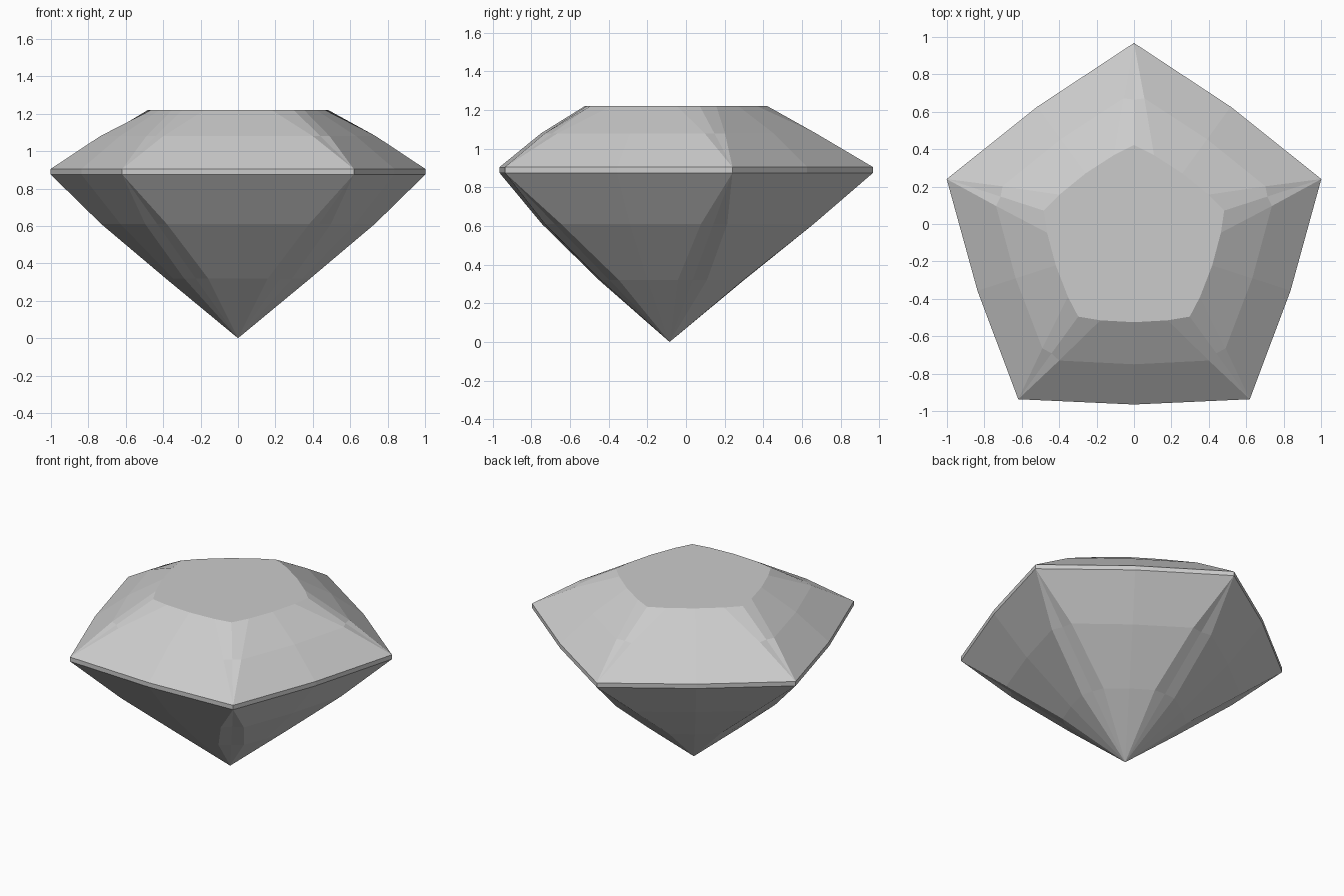
import bpy, bmesh, math
from mathutils import Vector

if "Cube" in bpy.data.objects:
    bpy.data.objects.remove(bpy.data.objects["Cube"])

SIDES = 5
CENTRE_Y = -0.085
GIRDLE_R = 1.053

grey = bpy.data.materials.new("gem grey")
grey.use_nodes = True
grey.diffuse_color = (0.6, 0.6, 0.6, 1)
grey.node_tree.nodes["Principled BSDF"].inputs["Base Color"].default_value = (0.6, 0.6, 0.6, 1)


def ring(z, corner, inset, mid):
    """Five-sided ring: corner radius, inset facet point (outward, sideways), side middle radius."""
    points = []
    half = math.pi / SIDES
    for i in range(SIDES):
        a = math.pi / 2 + 2 * half * i + half
        out = Vector((math.cos(a), math.sin(a), 0))
        side = Vector((-out.y, out.x, 0))
        base = Vector((0, CENTRE_Y, z))
        for r, s in ((corner * math.cos(half), -corner * math.sin(half)),
                     (inset[0], -inset[1]), (mid, 0), inset):
            points.append(base + out * r + side * s)
    return points


def girdle_ring(z):
    """Ring whose inset points fall on the corners, so facets fan out from them."""
    half = math.pi / SIDES
    return ring(z, GIRDLE_R, (GIRDLE_R * math.cos(half), GIRDLE_R * math.sin(half)), 0.88)


def loft(name, rings, cap_top=False):
    """Skin a stack of rings from bottom to top with flat facets."""
    bm = bmesh.new()
    rows = [[bm.verts.new(p) for p in r] for r in rings]
    n = len(rows[0])
    for low, high in zip(rows, rows[1:]):
        for i in range(n):
            j = (i + 1) % n
            bm.faces.new((low[i], low[j], high[j], high[i]))
    if cap_top:
        bm.faces.new(rows[-1])
    bmesh.ops.remove_doubles(bm, verts=bm.verts, dist=0.0005)
    mesh = bpy.data.meshes.new(name)
    bm.to_mesh(mesh)
    bm.free()
    mesh.materials.append(grey)
    obj = bpy.data.objects.new(name, mesh)
    bpy.context.collection.objects.link(obj)
    return obj


LOW, HIGH, TOP = 0.875, 0.905, 1.22

# Pointed lower half
loft("pavilion", [
    ring(0, 0, (0, 0), 0),
    ring(0.32, GIRDLE_R * 0.32 / LOW, (0.355, 0.16), 0.365),
    ring(0.61, GIRDLE_R * 0.61 / LOW, (0.645, 0.38), 0.66),
    girdle_ring(LOW)])

# Thin band around the widest part
loft("girdle", [girdle_ring(LOW), girdle_ring(HIGH)])

# Bevelled upper half with the flat table on top
loft("crown", [
    girdle_ring(HIGH),
    ring(1.08, 0.75, (0.645, 0.4), 0.665),
    ring(TOP, 0.507, (0.43, 0.18), 0.44)], cap_top=True)
